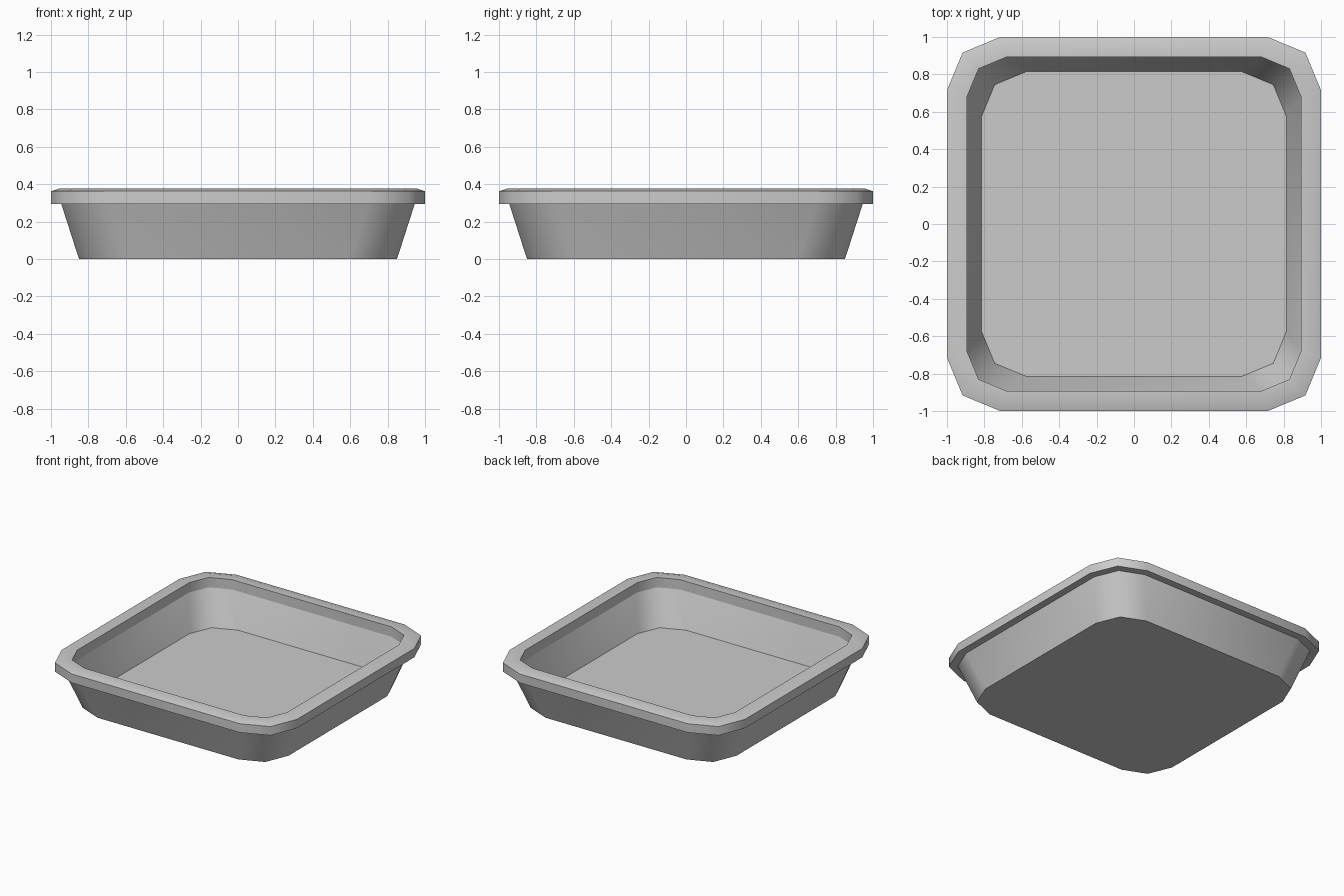
import bpy, bmesh, math

default = bpy.data.objects.get("Cube")
if default:
    bpy.data.objects.remove(default, do_unlink=True)

grey = bpy.data.materials.new("metal grey")
grey.use_nodes = True
grey.diffuse_color = (0.6, 0.6, 0.6, 1)
grey.node_tree.nodes["Principled BSDF"].inputs["Base Color"].default_value = (0.6, 0.6, 0.6, 1)


def rounded_square(bm, half, radius, z):
    """Ring of a square whose corners have two segments each."""
    ring = []
    for quarter in range(4):
        for step in range(3):
            turn = quarter * math.pi / 2
            a = turn + step * math.pi / 4
            centre = (half - radius) * math.sqrt(2)
            ring.append(bm.verts.new((
                centre * math.cos(turn + math.pi / 4) + radius * math.cos(a),
                centre * math.sin(turn + math.pi / 4) + radius * math.sin(a), z)))
    return ring


def loft(name, profile, closed):
    """Join rings of (half width, corner radius, height); close or cap the ends."""
    bm = bmesh.new()
    rings = [rounded_square(bm, *p) for p in profile]
    pairs = list(zip(rings, rings[1:]))
    if closed:
        pairs.append((rings[-1], rings[0]))
    else:
        bm.faces.new(rings[0])
        bm.faces.new(rings[-1])
    for low, high in pairs:
        n = len(low)
        for i in range(n):
            j = (i + 1) % n
            bm.faces.new((low[i], low[j], high[j], high[i]))
    bmesh.ops.recalc_face_normals(bm, faces=bm.faces)
    mesh = bpy.data.meshes.new(name)
    bm.to_mesh(mesh)
    bm.free()
    mesh.materials.append(grey)
    obj = bpy.data.objects.new(name, mesh)
    bpy.context.collection.objects.link(obj)
    bpy.ops.object.select_all(action='DESELECT')
    obj.select_set(True)
    bpy.context.view_layer.objects.active = obj
    bpy.ops.object.shade_smooth_by_angle(angle=math.radians(50))
    return obj


# Tray body: sloped outer wall, inner wall and raised floor
loft("tray_body", [(0.85, 0.25, 0), (0.945, 0.25, 0.295),
                   (0.893, 0.213, 0.3), (0.815, 0.24, 0.045)], False)

# Thick rim with a chamfered outer top edge
loft("rim", [(1, 0.285, 0.295), (1, 0.285, 0.363), (0.96, 0.26, 0.376),
             (0.893, 0.213, 0.376), (0.893, 0.213, 0.3), (0.945, 0.25, 0.295)], True)
